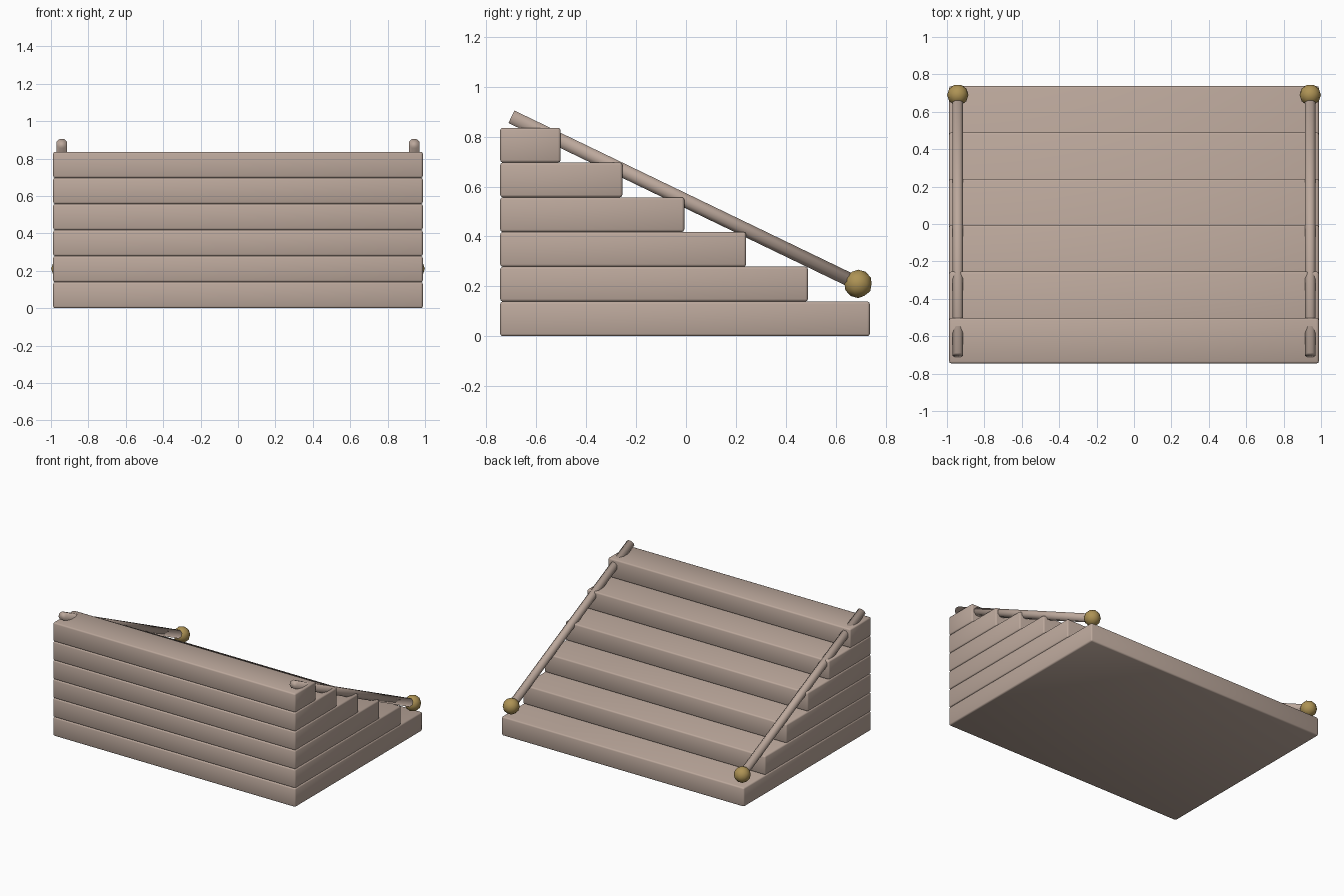
import bpy
import bmesh
import math
from mathutils import Matrix, Vector

cube = bpy.data.objects.get("Cube")
if cube:
    bpy.data.objects.remove(cube, do_unlink=True)


def material(name, color):
    mat = bpy.data.materials.new(name)
    mat.use_nodes = True
    mat.diffuse_color = color
    mat.node_tree.nodes["Principled BSDF"].inputs["Base Color"].default_value = color
    return mat


def add_object(name, bm, mat):
    mesh = bpy.data.meshes.new(name)
    for face in bm.faces:
        face.smooth = True
    bm.to_mesh(mesh)
    bm.free()
    mesh.materials.append(mat)
    obj = bpy.data.objects.new(name, mesh)
    bpy.context.collection.objects.link(obj)
    return obj


stone = material("warm_stone", (0.50, 0.39, 0.33, 1))
brass = material("brass", (0.42, 0.29, 0.09, 1))

STEPS = 6
RISE = 0.1393
RUN = 0.248
BACK = -0.745
WIDTH = 1.976

# Stacked slabs, each shorter than the one below
for i in range(STEPS):
    depth = 1.482 - RUN * i
    bm = bmesh.new()
    bmesh.ops.create_cube(bm, size=1)
    bmesh.ops.scale(bm, vec=(WIDTH, depth, RISE), verts=bm.verts)
    bmesh.ops.translate(bm, vec=(0, BACK + depth / 2, RISE * (i + 0.5)), verts=bm.verts)
    bmesh.ops.bevel(bm, geom=bm.edges[:], offset=0.01, segments=2,
                    profile=0.5, affect='EDGES')
    add_object(f"step_{i + 1}", bm, stone)

# Sloping handrails with a ball at the low end
for side, x in (("left", 0.942), ("right", -0.942)):
    low = Vector((x, 0.69, 0.21))
    high = Vector((x, -0.70, 0.88))
    axis = high - low
    tilt = axis.to_track_quat('Z', 'X').to_matrix().to_4x4()
    place = Matrix.Translation((low + high) / 2) @ tilt
    bm = bmesh.new()
    bmesh.ops.create_cone(bm, cap_ends=True, segments=8, radius1=0.03, radius2=0.03,
                          depth=axis.length,
                          matrix=place @ Matrix.Rotation(math.pi / 8, 4, 'Z'))
    add_object(f"{side}_handrail", bm, stone)

    bm = bmesh.new()
    bmesh.ops.create_icosphere(bm, subdivisions=2, radius=0.057,
                               matrix=Matrix.Translation(low) @ Matrix.Rotation(math.pi / 2, 4, 'Z'))
    add_object(f"{side}_rail_ball", bm, brass)
